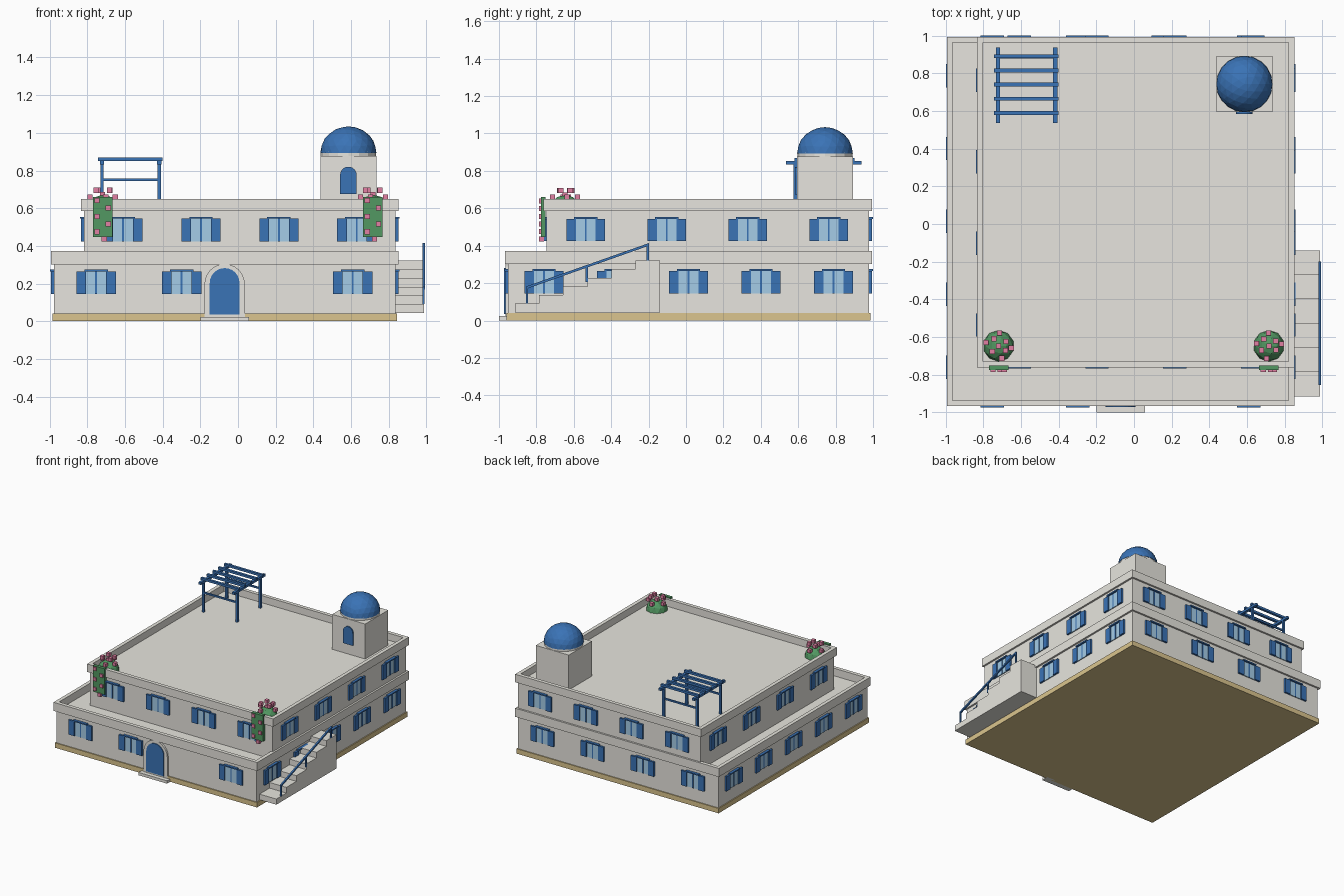
import bpy, bmesh, math, random
from mathutils import Vector, Matrix

if "Cube" in bpy.data.objects:
    bpy.data.objects.remove(bpy.data.objects["Cube"])

random.seed(4)


def srgb(r, g, b):
    f = lambda c: (c / 255 / 12.92) if c < 10 else ((c / 255 + 0.055) / 1.055) ** 2.4
    return (f(r), f(g), f(b), 1)


def material(name, *rgb):
    m = bpy.data.materials.new(name)
    m.diffuse_color = srgb(*rgb)
    m.use_nodes = True
    m.node_tree.nodes["Principled BSDF"].inputs["Base Color"].default_value = m.diffuse_color
    return m


WHITE = material("white_plaster", 232, 230, 223)
TAN = material("sandstone", 219, 197, 142)
BLUE = material("painted_blue", 58, 115, 182)
GLASS = material("pale_glass", 166, 205, 232)
GREEN = material("leaf_green", 82, 152, 98)
PINK = material("blossom_pink", 226, 128, 164)


def finish(name, bm, mat):
    bmesh.ops.recalc_face_normals(bm, faces=bm.faces)
    me = bpy.data.meshes.new(name)
    bm.to_mesh(me)
    bm.free()
    me.materials.append(mat)
    ob = bpy.data.objects.new(name, me)
    bpy.context.collection.objects.link(ob)
    return ob


def add_box(bm, x0, x1, y0, y1, z0, z1):
    m = Matrix.Translation(((x0 + x1) / 2, (y0 + y1) / 2, (z0 + z1) / 2))
    m = m @ Matrix.Diagonal((abs(x1 - x0), abs(y1 - y0), abs(z1 - z0), 1))
    bmesh.ops.create_cube(bm, size=1, matrix=m)


def boxes(name, mat, items):
    bm = bmesh.new()
    for b in items:
        add_box(bm, *b)
    return finish(name, bm, mat)


def prism(name, mat, pts, direction):
    # extrude a planar outline along a vector
    bm = bmesh.new()
    f = bm.faces.new([bm.verts.new(p) for p in pts])
    r = bmesh.ops.extrude_face_region(bm, geom=[f])
    bmesh.ops.translate(bm, vec=direction,
                        verts=[v for v in r["geom"] if isinstance(v, bmesh.types.BMVert)])
    return finish(name, bm, mat)


def arch(name, mat, cx, hw, z0, spring, y0, y1):
    pts = [(cx - hw, y0, z0), (cx + hw, y0, z0)]
    for i in range(13):
        a = math.pi * i / 12
        pts.append((cx + hw * math.cos(a), y0, spring + hw * math.sin(a)))
    return prism(name, mat, pts, (0, y1 - y0, 0))


def parapet(name, x0, x1, y0, y1, z0, z1, t=0.03):
    # four mitred sides made by insetting a slab outline
    bm = bmesh.new()
    rings = []
    for z in (z0, z1):
        for d in (0, t):
            rings.append([bm.verts.new(p) for p in ((x0 + d, y0 + d, z), (x1 - d, y0 + d, z),
                                                    (x1 - d, y1 - d, z), (x0 + d, y1 - d, z))])
    for a, b in ((0, 1), (1, 3), (3, 2), (2, 0)):
        for i in range(4):
            j = (i + 1) % 4
            bm.faces.new((rings[a][i], rings[a][j], rings[b][j], rings[b][i]))
    return finish(name, bm, WHITE)


# storeys: x0, x1, y0, y1 of the walls
LOW = (-0.978, 0.836, -0.952, 0.979)
UP = (-0.818, 0.836, -0.746, 0.979)
boxes("stone_base", TAN, [(-0.986, 0.844, -0.96, 0.987, 0, 0.04)])
boxes("lower_storey", WHITE, [(*LOW, 0.04, 0.31)])
boxes("upper_storey", WHITE, [(*UP, 0.31, 0.592)])
for nm, s, z0, z1 in (("lower_parapet", LOW, 0.302, 0.372), ("upper_parapet", UP, 0.585, 0.65)):
    parapet(nm, s[0] - 0.015, s[1] + 0.015, s[2] - 0.015, s[3] + 0.015, z0, z1)

# windows: pane, mullion, lintel and a pair of shutters on every facade
panes, woodwork = [], []


def window(side, s, u, z):
    def put(lst, u0, u1, d, z0, z1):
        if side == "front":
            lst.append((u0, u1, s[2] - d, s[2] + 0.005, z0, z1))
        elif side == "back":
            lst.append((u0, u1, s[3] - 0.005, s[3] + d, z0, z1))
        elif side == "left":
            lst.append((s[0] - d, s[0] + 0.005, u0, u1, z0, z1))
        else:
            lst.append((s[1] - 0.005, s[1] + d, u0, u1, z0, z1))
    put(panes, u - 0.057, u + 0.057, 0.007, z, z + 0.122)
    put(woodwork, u - 0.005, u + 0.005, 0.01, z, z + 0.122)
    put(woodwork, u - 0.062, u + 0.062, 0.021, z + 0.12, z + 0.13)
    for k in (-1, 1):
        put(woodwork, u + k * 0.053, u + k * 0.104, 0.015, z, z + 0.12)


for side in ("front", "back"):
    for i in range(4):
        if not (side == "front" and i == 2):   # no window beside the door
            window(side, LOW, -0.753 + 0.454 * i, 0.145)
        window(side, UP, -0.61 + 0.4135 * i, 0.424)
for side in ("left", "right"):
    for i in range(5):
        window(side, LOW, -0.76 + 0.387 * i, 0.145)
    for i in range(4):
        window(side, UP, -0.536 + 0.433 * i, 0.424)
boxes("window_panes", GLASS, panes)
boxes("window_shutters", BLUE, woodwork)

# front door
arch("door_surround", WHITE, -0.071, 0.107, 0.02, 0.197, -0.966, -0.94)
arch("front_door", BLUE, -0.071, 0.079, 0.035, 0.203, -0.972, -0.945)
boxes("door_step", WHITE, [(-0.2, 0.058, -1.0, -0.94, 0, 0.023)])

# side stairs, solid stepped profile
prof = [(-0.14, 0.044), (-0.915, 0.044)]
for i in range(6):
    y, z = -0.915 + 0.1292 * i, 0.09 + 0.0462 * i
    prof += [(y, z), (y + 0.1292, z)]
prism("side_stairs", WHITE, [(0.83, y, z) for y, z in prof], (0.158, 0, 0))

# stair railing
boxes("railing_posts", BLUE, [(0.98, 0.991, y - 0.006, y + 0.006, z, z + 0.09)
                              for y, z in ((-0.85, 0.09), (-0.53, 0.205), (-0.205, 0.32))])
prism("railing_handrail", BLUE, [(0.979, -0.856, 0.168), (0.979, -0.198, 0.4),
                                 (0.979, -0.198, 0.414), (0.979, -0.856, 0.182)], (0.013, 0, 0))

# domed roof room
CX, CY = 0.586, 0.743
boxes("dome_room", WHITE, [(CX - 0.149, CX + 0.149, CY - 0.149, CY + 0.149, 0.585, 0.878)])
arch("dome_room_door", BLUE, CX, 0.044, 0.675, 0.776, CY - 0.159, CY - 0.14)
bm = bmesh.new()
bmesh.ops.create_cone(bm, cap_ends=True, segments=16, radius1=0.147, radius2=0.147, depth=0.025,
                      matrix=Matrix.Translation((CX, CY, 0.888)))
finish("dome_drum", bm, WHITE)


def half_ball(name, mat, c, r, rz, sub):
    bm = bmesh.new()
    bmesh.ops.create_icosphere(bm, subdivisions=sub, radius=1,
                               matrix=Matrix.Translation(c) @ Matrix.Diagonal((r, r, rz, 1)))
    bmesh.ops.bisect_plane(bm, geom=bm.verts[:] + bm.edges[:] + bm.faces[:], plane_co=c,
                           plane_no=(0, 0, 1), clear_inner=True)
    bmesh.ops.holes_fill(bm, edges=[e for e in bm.edges if e.is_boundary])
    return finish(name, bm, mat)


half_ball("dome", BLUE, Vector((CX, CY, 0.894)), 0.149, 0.14, 3)

# pergola
PX, PY = (-0.722, -0.418), (0.585, 0.885)
boxes("pergola_posts", BLUE, [(x - 0.009, x + 0.009, y - 0.009, y + 0.009, 0.585, 0.85)
                              for x in PX for y in PY])
boxes("pergola_beams", BLUE, [(x - 0.011, x + 0.011, 0.535, 0.938, 0.833, 0.852) for x in PX])
boxes("pergola_rails", BLUE, [(*PX, y - 0.006, y + 0.006, 0.744, 0.757) for y in PY])
boxes("pergola_slats", BLUE, [(-0.744, -0.4, y - 0.01, y + 0.01, 0.85, 0.868)
                              for y in (0.59, 0.665, 0.74, 0.815, 0.89)])

# flowering bushes with trailing vines at the front corners of the roof
for nm, x in (("left", -0.719), ("right", 0.716)):
    half_ball(nm + "_bush", GREEN, Vector((x, -0.647, 0.59)), 0.083, 0.082, 2)
    boxes(nm + "_vine", GREEN, [(x - 0.052, x + 0.052, -0.776, -0.75, 0.447, 0.66)])
    spots = [(x, -0.647, 0.672)]
    for i in range(8):
        a = math.tau * i / 8 + random.uniform(-0.3, 0.3)
        r = 0.045 if i % 2 else 0.068
        spots.append((x + r * math.cos(a), -0.647 + r * math.sin(a), 0.695 if i % 2 else 0.66))
    for i, z in enumerate((0.64, 0.6, 0.555, 0.515, 0.475, 0.437)):
        spots.append((x + (0.03 if i % 2 else -0.03) * (0.3 if i == 5 else 1), -0.772, z))
    boxes(nm + "_blossoms", PINK, [(p[0] - 0.0135, p[0] + 0.0135, p[1] - 0.0135, p[1] + 0.0135,
                                    p[2] - 0.0135, p[2] + 0.0135) for p in spots])
